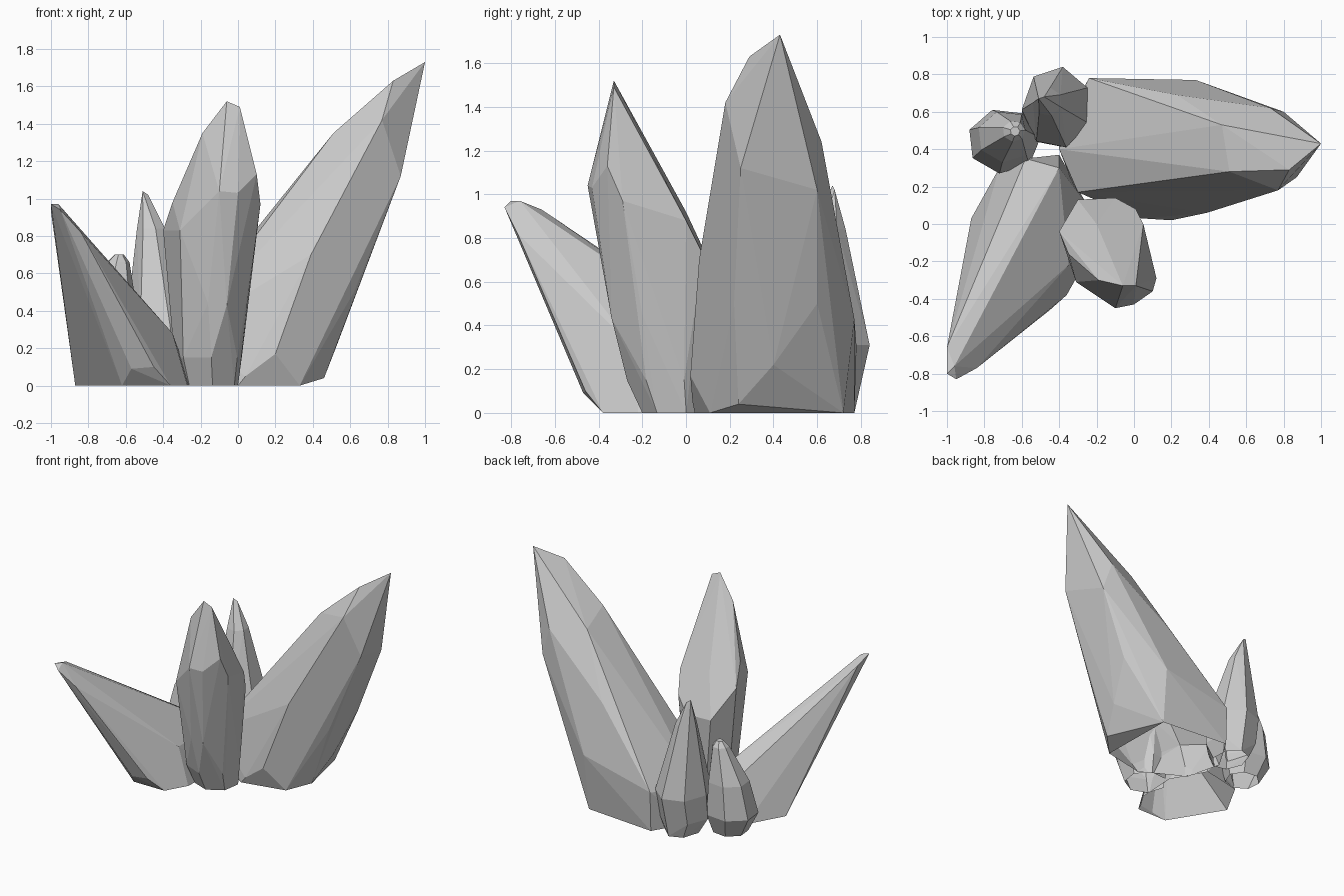
import bpy, bmesh, math


def ring(x0, x1, y0, y1, z, sides, turn):
    """Horizontal polygon stretched to fill the given extents."""
    pts = [(math.cos(turn + i * math.tau / sides), math.sin(turn + i * math.tau / sides))
           for i in range(sides)]
    us, vs = zip(*pts)
    u0, u1, v0, v1 = min(us), max(us), min(vs), max(vs)
    return [(x0 + (x1 - x0) * (u - u0) / (u1 - u0),
             y0 + (y1 - y0) * (v - v0) / (v1 - v0), z) for u, v in pts]


def crystal(name, rings, corners, sides=7, turn=0.3):
    """Faceted crystal, open underneath: convex shell round rings and corners."""
    bm = bmesh.new()
    for r in rings:
        for p in ring(*r, sides, turn):
            bm.verts.new(p)
    for p in corners:
        bm.verts.new(p)
    res = bmesh.ops.convex_hull(bm, input=bm.verts[:])
    junk = {g for g in res["geom_interior"] + res["geom_unused"]
            if isinstance(g, bmesh.types.BMVert)}
    bmesh.ops.delete(bm, geom=list(junk), context='VERTS')
    bmesh.ops.recalc_face_normals(bm, faces=bm.faces[:])
    base = [f for f in bm.faces if all(v.co.z < 0.005 for v in f.verts)]
    bmesh.ops.delete(bm, geom=base, context='FACES')
    bmesh.ops.dissolve_limit(bm, angle_limit=math.radians(4),
                             verts=bm.verts[:], edges=bm.edges[:])
    me = bpy.data.meshes.new(name)
    bm.to_mesh(me)
    bm.free()
    ob = bpy.data.objects.new(name, me)
    bpy.context.collection.objects.link(ob)
    return ob


# Tall crystal leaning to the right
crystal("large_leaning_crystal", [], [
    (-0.33, 0.22, 0), (-0.40, 0.50, 0), (-0.24, 0.77, 0), (0.32, 0.72, 0),
    (0.33, 0.11, 0), (0.0, 0.04, 0), (0.46, 0.24, 0.04),
    (-0.40, 0.40, 0.22), (-0.24, 0.78, 0.30), (-0.30, 0.17, 0.28),
    (0.04, 0.03, 0.05), (0.20, 0.02, 0.17), (0.53, 0.40, 0.22),
    (0.33, 0.77, 0.43), (0.62, 0.22, 0.50), (0.60, 0.60, 0.50),
    (0.04, 0.27, 0.72), (0.39, 0.06, 0.70), (0.23, 0.69, 0.83),
    (0.34, 0.21, 1.04), (0.80, 0.60, 1.02), (0.87, 0.25, 1.12),
    (0.73, 0.62, 1.24), (0.47, 0.53, 1.27), (0.51, 0.28, 1.35),
    (0.77, 0.18, 1.42), (0.83, 0.29, 1.63), (1.0, 0.43, 1.73),
])

# Upright crystal at the front centre
crystal("centre_crystal", [
    (-0.30, 0.00, -0.20, 0.10, 0.00),
    (-0.34, 0.02, -0.27, 0.12, 0.15),
], [
    (-0.16, -0.34, 0.44), (-0.06, -0.34, 0.43), (0.05, -0.20, 0.45),
    (-0.30, 0.13, 0.62), (-0.10, 0.14, 0.62), (0.01, 0.08, 0.72),
    (-0.40, -0.04, 0.83), (-0.31, -0.31, 0.83), (-0.20, 0.0, 0.92),
    (0.05, 0.0, 0.88), (-0.35, -0.16, 0.98), (-0.10, -0.45, 1.04),
    (0.0, -0.43, 1.03), (0.12, -0.29, 0.97), (0.10, -0.36, 1.13),
    (-0.19, -0.30, 1.35), (0.05, -0.33, 1.32),
    (-0.06, -0.33, 1.52), (0.01, -0.33, 1.49),
])

# Wide-based crystal leaning to the front left
crystal("left_leaning_crystal", [], [
    (-0.87, 0.03, 0), (-0.72, 0.30, 0), (-0.40, 0.37, 0), (-0.25, 0.10, 0),
    (-0.27, -0.22, 0), (-0.36, -0.38, 0), (-0.62, -0.38, 0),
    (-0.57, -0.47, 0.09), (-0.45, -0.46, 0.10),
    (-0.35, -0.22, 0.28), (-0.40, 0.30, 0.26), (-0.58, 0.35, 0.25),
    (-1.0, -0.66, 0.93), (-1.0, -0.80, 0.97), (-0.95, -0.83, 0.94),
    (-0.96, -0.76, 0.97), (-0.84, -0.77, 0.82),
])

# Slim crystal at the back
crystal("back_small_crystal", [
    (-0.53, -0.30, 0.46, 0.77, 0.00),
    (-0.60, -0.25, 0.41, 0.80, 0.12),
    (-0.60, -0.24, 0.41, 0.84, 0.31),
    (-0.54, -0.39, 0.58, 0.73, 0.84),
], [(-0.51, 0.67, 1.04), (-0.48, 0.68, 1.02)], turn=0.5)

# Short crystal at the back left
crystal("left_small_crystal", [
    (-0.80, -0.55, 0.31, 0.55, 0.00),
    (-0.88, -0.50, 0.27, 0.61, 0.15),
    (-0.83, -0.53, 0.33, 0.60, 0.40),
    (-0.70, -0.58, 0.44, 0.55, 0.66),
    (-0.66, -0.61, 0.47, 0.52, 0.70),
], [], turn=0.1)
